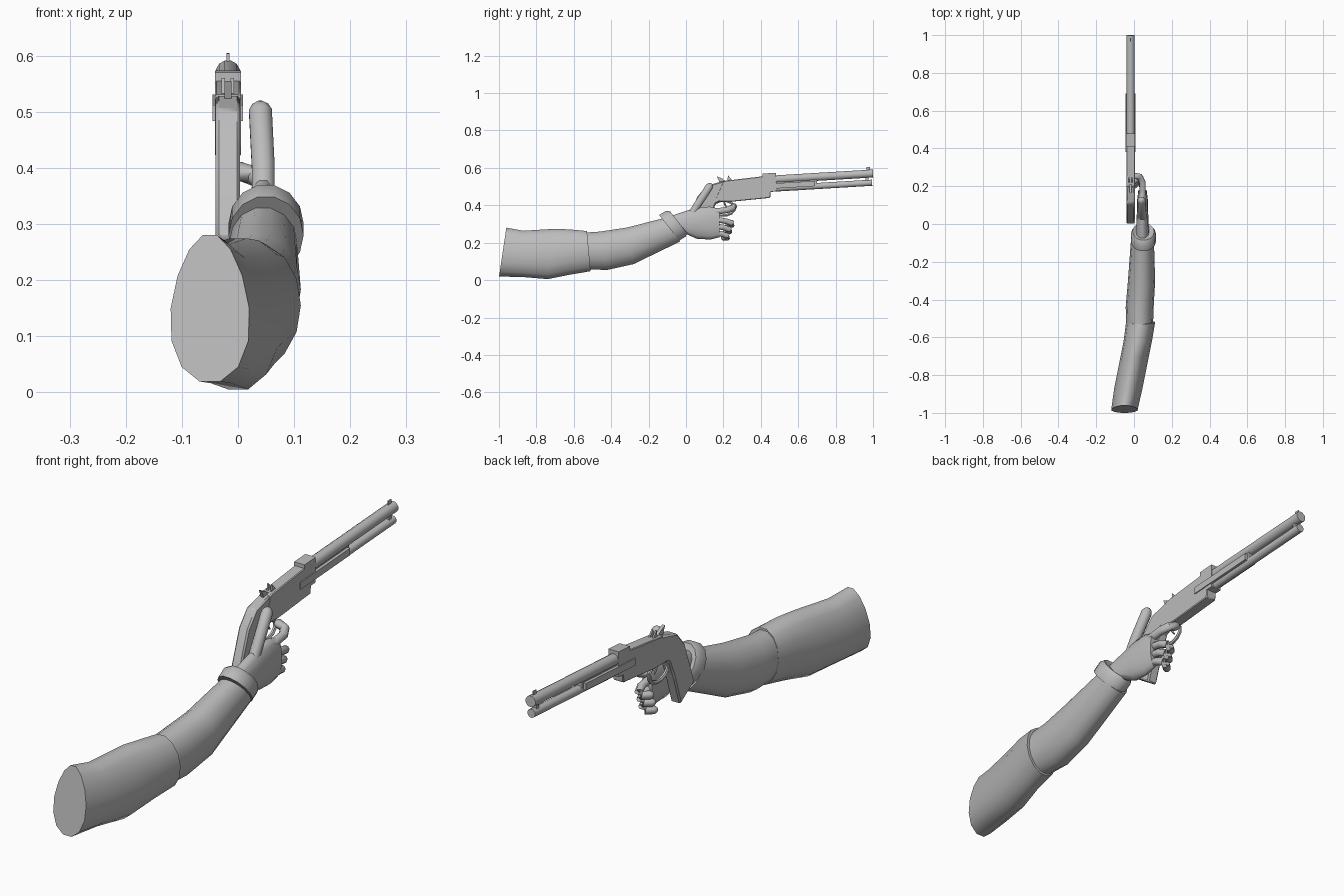
import bpy, bmesh, math
from mathutils import Vector

cube = bpy.data.objects.get("Cube")
if cube:
    bpy.data.objects.remove(cube)

grey = bpy.data.materials.new("plain grey")
grey.use_nodes = True
shade = (0.5, 0.5, 0.5, 1)
grey.diffuse_color = shade
grey.node_tree.nodes["Principled BSDF"].inputs["Base Color"].default_value = shade

GUN_X = -0.018      # centre plane of the gun
HAND_X = 0.045      # centre plane of the hand
SLOPE = 0.06        # rise of the barrel along its length


def circle(count):
    """Cosine and sine pairs around a full turn."""
    turns = [math.tau * (i + 0.5) / count for i in range(count)]
    return [(math.cos(turn), math.sin(turn)) for turn in turns]


def loft(name, rings, angle):
    """Join equal rings of points into a closed, smooth shaded object."""
    bm = bmesh.new()
    loops = [[bm.verts.new(point) for point in ring] for ring in rings]
    for near, far in zip(loops, loops[1:]):
        for i in range(len(near)):
            bm.faces.new((near[i - 1], near[i], far[i], far[i - 1]))
    bm.faces.new(loops[0])
    bm.faces.new(loops[-1])
    bmesh.ops.recalc_face_normals(bm, faces=bm.faces)
    mesh = bpy.data.meshes.new(name)
    bm.to_mesh(mesh)
    bm.free()
    mesh.materials.append(grey)
    part = bpy.data.objects.new(name, mesh)
    bpy.context.collection.objects.link(part)
    bpy.ops.object.select_all(action="DESELECT")
    part.select_set(True)
    bpy.context.view_layer.objects.active = part
    bpy.ops.object.shade_smooth_by_angle(angle=math.radians(angle))
    return part


def section(x, y, z, width, height, lean=0.0, egg=0.0):
    """Oval cross-section of a limb: half sizes, top leaning along y."""
    return [Vector((x + width * across * (1 - egg * up), y + lean * up, z + height * up))
            for up, across in circle(14)]


def tube(name, path, radii, sides=8):
    """Round tube along a path, with one radius for each point."""
    points = [Vector(point) for point in path]
    rings = []
    for i, point in enumerate(points):
        before, after = points[max(i - 1, 0)], points[min(i + 1, len(points) - 1)]
        along = (after - before).normalized()
        helper = Vector((0, 0, 1)) if abs(along.x) > abs(along.z) + abs(along.y) else Vector((1, 0, 0))
        side = along.cross(helper).normalized()
        up = along.cross(side)
        rings.append([point + radii[i] * (side * c + up * s) for c, s in circle(sides)])
    return loft(name, rings, 50)


def digit(name, path, radius):
    """Finger that tapers to a rounded tip."""
    points = [Vector(point) for point in path]
    forward = (points[-1] - points[-2]).normalized() * radius
    radii = [radius] * len(points) + [radius * 0.7, radius * 0.3]
    tip = points[-1]
    return tube(name, points + [tip + forward * 0.6, tip + forward * 0.9], radii)


def plate(name, outline, width, x=GUN_X, bevel=0.0):
    """Side outline in y and z, extruded across x."""
    sides = [[(x + offset, y, z) for y, z in outline] for offset in (-width / 2, width / 2)]
    part = loft(name, sides, 30)
    if bevel:
        modifier = part.modifiers.new("soft edges", "BEVEL")
        modifier.width = bevel
        modifier.segments = 1
    return part


def bar(name, start, end, height, depth, width):
    """Flat sided bar lying along the barrel slope."""
    low, high = height - depth / 2, height + depth / 2
    outline = [(y, z + SLOPE * y) for y, z in
               ((start, low), (end, low), (end, high), (start, high))]
    return plate(name, outline, width)


def rod(name, start, end, height, radius):
    """Round rod lying along the barrel slope."""
    path = [(GUN_X, y, height + SLOPE * y) for y in (start, end)]
    return tube(name, path, [radius, radius], 12)


# Arm: two sleeves overlapping at the elbow
loft("upper_sleeve", [
    section(x=-0.05, y=-0.98, z=0.15, width=0.07, height=0.134, lean=0.02, egg=0.2),
    section(x=-0.03, y=-0.87, z=0.14, width=0.075, height=0.127, egg=0.1),
    section(x=0, y=-0.72, z=0.14, width=0.075, height=0.138, lean=0.02, egg=0.1),
    section(x=0.02, y=-0.62, z=0.15, width=0.075, height=0.124),
    section(x=0.035, y=-0.52, z=0.155, width=0.077, height=0.11, lean=-0.01)], 60)
loft("lower_sleeve", [
    section(x=0.03, y=-0.56, z=0.155, width=0.07, height=0.1),
    section(x=0.03, y=-0.44, z=0.157, width=0.074, height=0.105, lean=-0.02),
    section(x=0.04, y=-0.3, z=0.183, width=0.072, height=0.1, lean=-0.02),
    section(x=0.045, y=-0.07, z=0.27, width=0.06, height=0.065, lean=-0.04)], 60)

# Cuff: a rolled band leaning back over the wrist
loft("cuff", [
    section(x=0.05, y=-0.09 + 0.05 * step, z=0.28 + 0.03 * step,
            width=0.067 * size, height=0.07 * size, lean=-0.055 * size)
    for step, size in ((0, 0.8), (0, 1), (0.7, 1), (1, 0.85), (0.9, 0.6))], 60)

# Hand
loft("palm", [
    section(x=HAND_X, y=-0.05, z=0.3, width=0.035, height=0.045, lean=-0.03),
    section(x=HAND_X, y=0.06, z=0.305, width=0.03, height=0.087),
    section(x=HAND_X, y=0.13, z=0.305, width=0.028, height=0.09),
    section(x=HAND_X, y=0.18, z=0.305, width=0.022, height=0.078)], 60)
digit("thumb", [(HAND_X, 0.03, 0.35), (HAND_X, 0.06, 0.4), (0.04, 0.125, 0.5)], 0.022)
digit("index_finger", [(HAND_X, 0.15, 0.365), (HAND_X, 0.22, 0.375),
                       (0.03, 0.25, 0.385), (0, 0.255, 0.395)], 0.018)
for order, name in enumerate(("middle_finger", "ring_finger", "little_finger")):
    reach = 0.255 - 0.012 * order
    height = 0.305 - 0.034 * order
    digit(name, [(HAND_X, reach - 0.1, height + 0.02), (HAND_X, reach - 0.04, height + 0.01),
                 (HAND_X - 0.01, reach - 0.01, height),
                 (HAND_X / 2, reach - 0.01, height - 0.01),
                 (0, reach - 0.03, height - 0.01)], 0.016)

# Gun body
plate("stock", [(0, 0.275), (0.06, 0.445), (0.11, 0.505), (0.2, 0.53), (0.22, 0.44),
                (0.16, 0.41), (0.13, 0.34), (0.09, 0.215)], 0.044, bevel=0.006)
plate("receiver", [(0.16, 0.44), (0.2, 0.53), (0.41, 0.555), (0.46, 0.555),
                   (0.45, 0.44), (0.25, 0.42), (0.18, 0.42)], 0.046, bevel=0.003)
bar("receiver_front", 0.41, 0.48, 0.495, 0.1, 0.046)
bar("side_rail", 0.38, 0.69, 0.475, 0.028, 0.054)
bar("barrel_web", 0.46, 0.7, 0.485, 0.05, 0.03)
plate("hammer", [(0.18, 0.52), (0.165, 0.555), (0.19, 0.545), (0.21, 0.53)], 0.012)

# Sights
for side, offset in (("left", 0.008), ("right", -0.008)):
    plate("rear_sight_" + side, [(0.22, 0.53), (0.225, 0.56), (0.25, 0.53)], 0.006, GUN_X + offset)
bar("front_sight", 0.965, 0.985, 0.535, 0.022, 0.005)

# Barrel and magazine
rod("barrel", 0.45, 1, 0.51, 0.022)
rod("magazine", 0.45, 0.995, 0.461, 0.017)
bar("muzzle_band", 0.96, 0.975, 0.485, 0.05, 0.018)

# Lever loop and trigger
loop = [(GUN_X, 0.2 + 0.06 * c, 0.385 + 0.04 * s) for c, s in circle(12)]
tube("lever_loop", loop + loop[:1], [0.008] * (len(loop) + 1), 6)
tube("trigger", [(GUN_X, 0.2, 0.43), (GUN_X, 0.21, 0.4), (GUN_X, 0.225, 0.38)],
     [0.006, 0.005, 0.003], 6)
